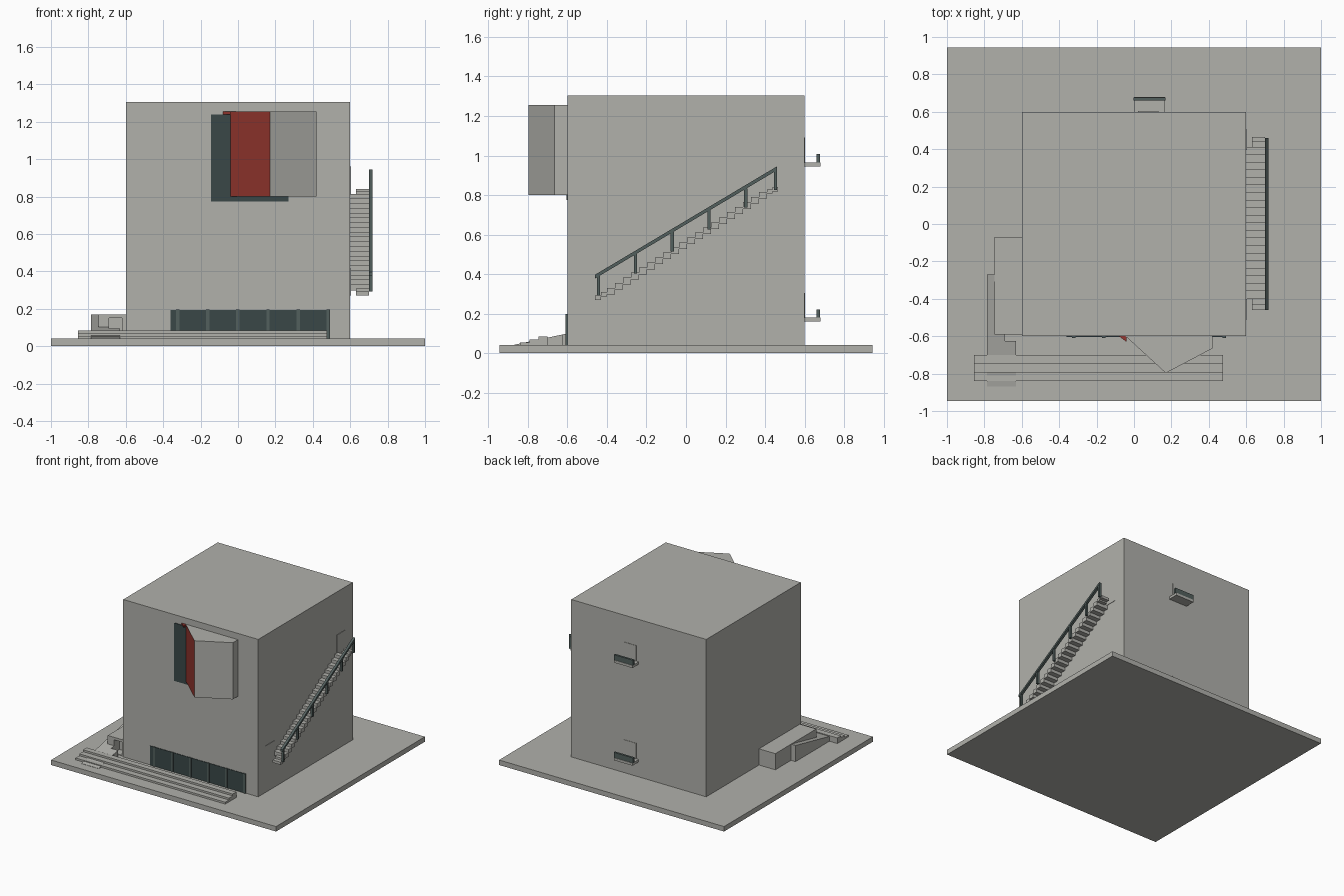
import bpy, bmesh

if "Cube" in bpy.data.objects:
    bpy.data.objects.remove(bpy.data.objects["Cube"])


def material(name, rgb):
    m = bpy.data.materials.new(name)
    m.diffuse_color = (*rgb, 1)
    m.use_nodes = True
    m.node_tree.nodes["Principled BSDF"].inputs["Base Color"].default_value = m.diffuse_color
    return m


CONCRETE = material("warm grey concrete", (0.44, 0.44, 0.41))
RED = material("red panel", (0.30, 0.037, 0.028))
GLASS = material("dark glass", (0.042, 0.064, 0.064))
STEEL = material("grey green steel", (0.085, 0.115, 0.11))


def prism(name, profile, lo, hi, axis, mat):
    """Extrude a 2D outline along x (outline is y, z) or z (outline is x, y)."""
    bm = bmesh.new()

    def place(p, d):
        return (d, *p) if axis == "x" else (*p, d)
    a = [bm.verts.new(place(p, lo)) for p in profile]
    b = [bm.verts.new(place(p, hi)) for p in profile]
    n = len(profile)
    bm.faces.new(a)
    bm.faces.new(b)
    for i in range(n):
        j = (i + 1) % n
        bm.faces.new((a[i], a[j], b[j], b[i]))
    bmesh.ops.recalc_face_normals(bm, faces=bm.faces[:])
    me = bpy.data.meshes.new(name)
    bm.to_mesh(me)
    bm.free()
    me.materials.append(mat)
    ob = bpy.data.objects.new(name, me)
    bpy.context.collection.objects.link(ob)
    return ob


def box(name, x0, x1, y0, y1, z0, z1, mat=CONCRETE):
    return prism(name, [(x0, y0), (x1, y0), (x1, y1), (x0, y1)], z0, z1, "z", mat)


# Ground slab and main block
G = 0.04
box("ground_slab", -1, 1, -0.945, 0.945, 0, G)
box("main_block", -0.6, 0.6, -0.6, 0.6, G, 1.305)

# Angled bay with a red left face, over a dark window
bay = prism("bay", [(-0.045, -0.6), (0.17, -0.797), (0.42, -0.665), (0.42, -0.6)],
            0.80, 1.255, "z", CONCRETE)
bay.data.materials.append(RED)
for f in bay.data.polygons:
    if f.normal.x < -0.3 and f.normal.y < -0.3:
        f.material_index = 1
prism("bay_top_edge", [(-0.08, -0.6), (-0.04, -0.63), (-0.04, -0.6)], 1.24, 1.255, "z", RED)
box("bay_window", -0.145, 0.27, -0.605, -0.6, 0.775, 1.24, GLASS)

# Ground floor glazing with posts
box("ground_glazing", -0.36, 0.485, -0.604, -0.6, G, 0.195, GLASS)
for i in range(6):
    x = -0.322 + i * 0.1608
    box("glazing_post", x - 0.009, x + 0.009, -0.609, -0.6, G, 0.197, STEEL)

# Wide front steps
steps = [(-0.70, G), (-0.84, G)]
for i in range(3):
    z = G + 0.015 * (i + 1)
    steps += [(-0.84 + i * 0.047, z), (-0.84 + (i + 1) * 0.047 if i < 2 else -0.70, z)]
prism("front_steps", steps, -0.855, 0.475, "x", CONCRETE)


# Side ramp leading up beside the porch
def ramp(name, x0, x1, y0, y1):
    def h(y):
        return max(G + 0.001, 0.17 + (y + 0.27) * 0.213)
    prism(name, [(y0, G), (y1, G), (y1, h(y1)), (y0, h(y0))], x0, x1, "x", CONCRETE)


ramp("ramp_upper", -0.785, -0.745, -0.59, -0.27)
ramp("ramp_middle", -0.785, -0.69, -0.625, -0.59)
ramp("ramp_lower", -0.785, -0.63, -0.87, -0.625)

# Side porch with a doorway
porch = box("side_porch", -0.745, -0.6, -0.59, -0.07, G, 0.17)
cutter = box("porch_door_cutter", -0.69, -0.62, -0.7, -0.52, G + 0.005, 0.15)
cutter.hide_render = True
cutter.hide_viewport = True
cut = porch.modifiers.new("doorway", "BOOLEAN")
cut.operation = "DIFFERENCE"
cut.solver = "EXACT"
cut.object = cutter

# Rear balconies with doors
for z in (0.16, 0.945):
    box("balcony_floor", 0, 0.165, 0.6, 0.68, z, z + 0.02)
    box("balcony_rail", -0.004, 0.168, 0.66, 0.677, z + 0.02, z + 0.062, STEEL)
    box("balcony_door", 0.022, 0.132, 0.6, 0.603, z + 0.02, z + 0.145)

# Outside stair: sawtooth flight above and below
N, Y0, Y1, Z0, Z1 = 20, -0.40, 0.41, 0.305, 0.815
dy, dz = (Y1 - Y0) / N, (Z1 - Z0) / N
top, under = [], []
for i in range(N):
    y, z = Y0 + i * dy, Z0 + i * dz
    top += [(y, z + dz), (y + dy, z + dz)]
    under += [(y, z - 0.008), (y + dy, z - 0.008)]
prism("stair_flight", top + under[::-1], 0.6, 0.70, "x", CONCRETE)

# End treads, set off the wall
for k in range(2):
    y, z = Y0 - 0.03 * (k + 1), Z0 - 0.017 * k
    box("lower_tread", 0.63, 0.70, y, y + 0.03, z - 0.018, z + 0.004)
    y, z = Y1 + 0.028 * k, Z1 + 0.012 * k
    box("upper_tread", 0.63, 0.70, y, y + 0.028, z - 0.008, z + 0.013)

# Doors at both ends of the stair
box("lower_stair_door", 0.6, 0.603, -0.51, -0.40, 0.27, 0.415)
box("upper_stair_door", 0.6, 0.603, 0.395, 0.505, 0.815, 0.96)

# Handrail and posts
prism("handrail", [(-0.46, 0.378), (0.46, 0.925), (0.46, 0.945), (-0.46, 0.397)],
      0.70, 0.72, "x", STEEL)
for i in range(6):
    y = -0.442 + i * 0.179 * (1.04 if i < 5 else 1)
    z = 0.385 + (y + 0.45) * 0.597
    box("handrail_post", 0.70, 0.718, y - 0.008, y + 0.008, z - 0.098, z, STEEL)
